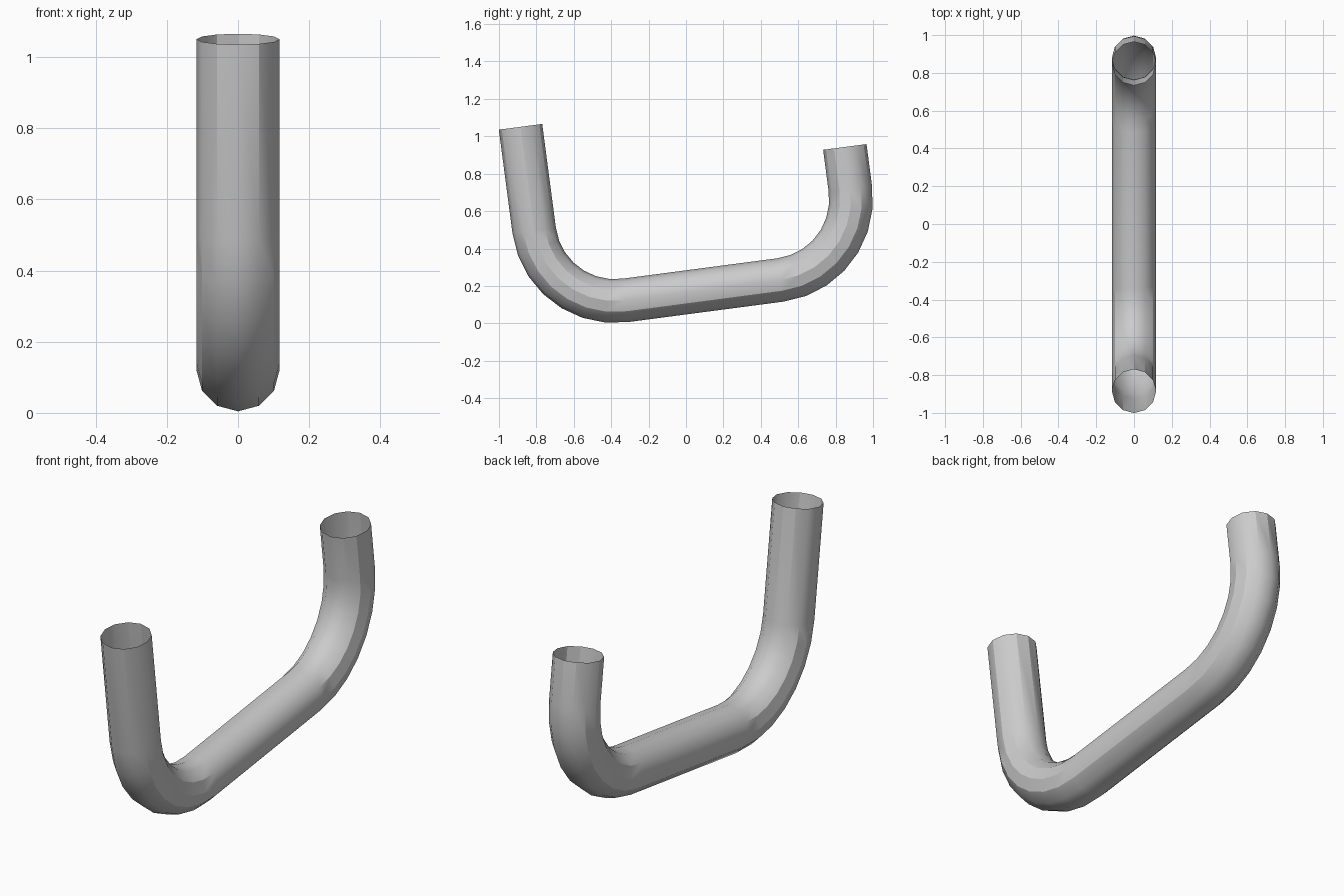
import bpy, bmesh
from math import sin, cos, pi, radians
from mathutils import Vector, Matrix

if "Cube" in bpy.data.objects:
    bpy.data.objects.remove(bpy.data.objects["Cube"])

RADIUS, SIDES = 0.117, 12
BEND, STEPS = 0.434, 7
TILT = Matrix.Rotation(radians(7.5), 4, 'X')
CENTRE_Z = 0.598                         # height of bend centres
LEFT_U, RIGHT_U = -0.306, 0.531          # bend centres along the base

# Path stations: (u, v, heading angle) in the untilted side plane
path = [(LEFT_U - BEND, 1.157, -pi / 2)]
for k in range(STEPS + 1):               # left bend, leg to base
    h = -pi / 2 + pi / 2 * k / STEPS
    path.append((LEFT_U + BEND * sin(h), CENTRE_Z - BEND * cos(h), h))
for k in range(STEPS + 1):               # right bend, base to leg
    h = pi / 2 * k / STEPS
    path.append((RIGHT_U + BEND * sin(h), CENTRE_Z - BEND * cos(h), h))
path.append((RIGHT_U + BEND, 0.824, pi / 2))

# Sweep an open twelve-sided ring along the path
bm = bmesh.new()
rings = []
for u, v, h in path:
    normal = Vector((0, -sin(h), cos(h)))
    ring = []
    for i in range(SIDES):
        a = 2 * pi * i / SIDES
        p = Vector((RADIUS * cos(a), u, v)) + normal * RADIUS * sin(a)
        ring.append(bm.verts.new(TILT @ p))
    rings.append(ring)
for r0, r1 in zip(rings, rings[1:]):
    for i in range(SIDES):
        j = (i + 1) % SIDES
        bm.faces.new((r0[i], r1[i], r1[j], r0[j]))
bm.faces.ensure_lookup_table()
bm.normal_update()

# Make sure the shell faces outward
f = bm.faces[0]
axis = sum((v.co for v in rings[0] + rings[1]), Vector()) / (2 * SIDES)
if f.normal.dot(f.calc_center_median() - axis) < 0:
    bmesh.ops.reverse_faces(bm, faces=bm.faces[:])

mesh = bpy.data.meshes.new("bent_pipe")
bm.to_mesh(mesh)
bm.free()
pipe = bpy.data.objects.new("bent_pipe", mesh)
bpy.context.collection.objects.link(pipe)
bpy.context.view_layer.objects.active = pipe
pipe.select_set(True)
bpy.ops.object.shade_smooth_by_angle(angle=radians(30))
